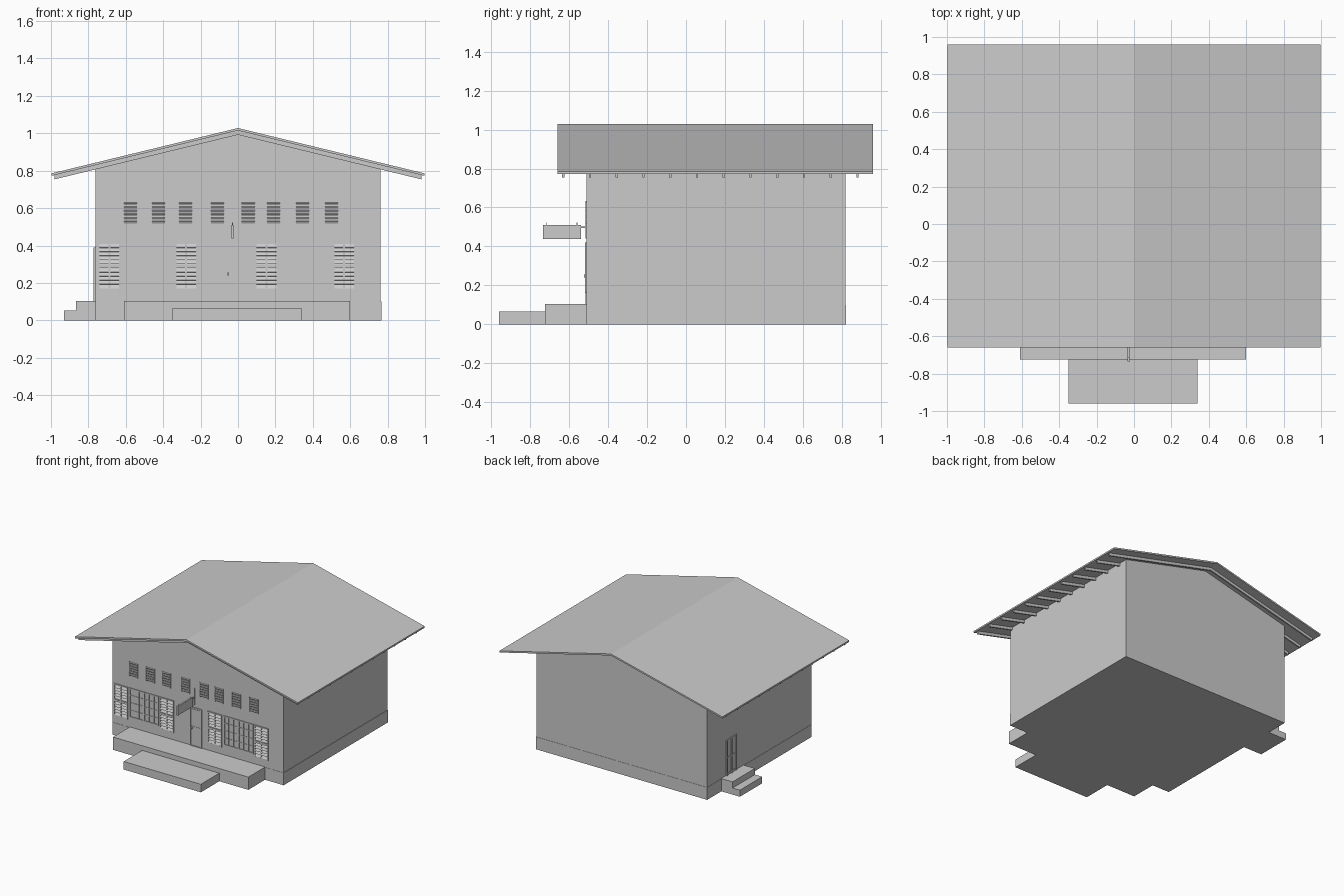
import bpy, bmesh, math
from mathutils import Matrix, Vector

cube = bpy.data.objects.get("Cube")
if cube:
    bpy.data.objects.remove(cube, do_unlink=True)

grey = bpy.data.materials.new("plain grey")
grey.use_nodes = True
colour = (0.6, 0.6, 0.6, 1)
grey.diffuse_color = colour
grey.node_tree.nodes["Principled BSDF"].inputs["Base Color"].default_value = colour

FRONT, BACK, SIDE = -0.51, 0.82, 0.763
RIDGE, EAVE = 1.028, 0.785
SLOPE = RIDGE - EAVE


def finish(name, bm):
    bmesh.ops.recalc_face_normals(bm, faces=bm.faces)
    mesh = bpy.data.meshes.new(name)
    bm.to_mesh(mesh)
    bm.free()
    mesh.materials.append(grey)
    obj = bpy.data.objects.new(name, mesh)
    bpy.context.collection.objects.link(obj)
    return obj


def boxes(name, parts):
    """Each part is (x0, x1, y0, y1, z0, z1) plus an optional tilt about x."""
    bm = bmesh.new()
    for x0, x1, y0, y1, z0, z1, *tilt in parts:
        centre = Vector((x0 + x1, y0 + y1, z0 + z1)) / 2
        turn = Matrix.Rotation(tilt[0] if tilt else 0, 4, "X")
        size = Matrix.Diagonal((x1 - x0, y1 - y0, z1 - z0, 1))
        bmesh.ops.create_cube(bm, size=1, matrix=Matrix.Translation(centre) @ turn @ size)
    return finish(name, bm)


def extrude_profile(name, points, spans):
    """Push an x-z outline along y over each span."""
    bm = bmesh.new()
    for y0, y1 in spans:
        face = bm.faces.new([bm.verts.new((x, y0, z)) for x, z in points])
        moved = bmesh.ops.extrude_face_region(bm, geom=[face])["geom"]
        verts = [v for v in moved if isinstance(v, bmesh.types.BMVert)]
        bmesh.ops.translate(bm, verts=verts, vec=(0, y1 - y0, 0))
    return finish(name, bm)


def chevron(half, top_drop, depth):
    """Outline of a bent band that follows the roof slope."""
    ridge, eave = RIDGE - top_drop, RIDGE - top_drop - SLOPE * half
    return [(-half, eave), (0, ridge), (half, eave),
            (half, eave - depth), (0, ridge - depth), (-half, eave - depth)]


def frame(x0, x1, z0, z1, bar, depth):
    """Four bars round an opening on the front wall."""
    y0, y1 = FRONT - depth, FRONT + 0.005
    return [(x0, x0 + bar, y0, y1, z0, z1), (x1 - bar, x1, y0, y1, z0, z1),
            (x0 + bar, x1 - bar, y0, y1, z0, z0 + bar),
            (x0 + bar, x1 - bar, y0, y1, z1 - bar, z1)]


# Walls with gables, and the low plinth
wall_top = RIDGE - 0.012
extrude_profile("house_walls",
                [(-SIDE, 0), (SIDE, 0), (SIDE, wall_top - SLOPE * SIDE),
                 (0, wall_top), (-SIDE, wall_top - SLOPE * SIDE)],
                [(FRONT, BACK)])
boxes("plinth", [(-SIDE - 0.002, SIDE + 0.004, FRONT - 0.002, BACK + 0.002, 0, 0.1)])

# Roof sheet and the rafters beneath it
extrude_profile("roof", chevron(0.997, 0, 0.013), [(-0.66, 0.96)])
rafters = [-0.63 + 0.1373 * i for i in range(12)]
extrude_profile("rafters", chevron(0.98, 0.011, 0.025),
                [(y - 0.006, y + 0.006) for y in rafters])

# Front terrace and steps
boxes("front_terrace", [(-0.61, 0.60, -0.725, FRONT, 0, 0.103)])
boxes("front_step", [(-0.35, 0.34, -0.96, -0.725, 0, 0.065)])
boxes("side_steps", [(-0.865, -SIDE, 0.355, 0.64, 0, 0.103),
                     (-0.93, -0.865, 0.355, 0.64, 0, 0.053)])

# Louvred shutters
parts = []
for x in (-0.75, -0.34, 0.09, 0.505):
    parts += frame(x, x + 0.125, 0.16, 0.42, 0.01, 0.008)
    parts.append((x + 0.057, x + 0.068, FRONT - 0.008, FRONT, 0.17, 0.41))
    parts.append((x + 0.01, x + 0.115, FRONT - 0.008, FRONT, 0.284, 0.296))
    for i in range(11):
        z = 0.181 + 0.0218 * i
        parts.append((x + 0.01, x + 0.115, FRONT - 0.004, FRONT - 0.001,
                      z - 0.012, z + 0.012, math.radians(-28)))
boxes("shutters", parts)

# Casement windows between the shutters
parts = []
for x0, x1 in ((-0.615, -0.35), (0.23, 0.495)):
    parts += frame(x0, x1, 0.18, 0.42, 0.01, 0.005)
    for i in range(1, 6):
        x = x0 + (x1 - x0) * i / 6
        half = 0.007 if i == 3 else 0.003
        parts.append((x - half, x + half, FRONT - 0.004, FRONT, 0.19, 0.41))
    for z in (0.24, 0.30, 0.36):
        parts.append((x0, x1, FRONT - 0.003, FRONT, z - 0.003, z + 0.003))
boxes("window_bars", parts)

# Upper row of small slatted vents
parts = []
for x in (-0.575, -0.425, -0.28, -0.11, 0.055, 0.19, 0.345, 0.50):
    for side in (-1, 1):
        edge = x + side * 0.037
        parts.append((edge - 0.002, edge + 0.002, FRONT - 0.007, FRONT, 0.515, 0.632))
    for i in range(6):
        z = 0.525 + 0.0195 * i
        parts.append((x - 0.036, x + 0.036, FRONT - 0.006, FRONT + 0.002,
                      z - 0.005, z + 0.005, math.radians(30)))
boxes("upper_vents", parts)

# Front door with frame, centre rail and handle
boxes("front_door", frame(-0.07, 0.035, 0.1, 0.415, 0.008, 0.006) + [
    (-0.06, 0.025, FRONT - 0.003, FRONT, 0.105, 0.4),
    (-0.06, 0.025, FRONT - 0.005, FRONT, 0.25, 0.262),
    (-0.056, -0.048, FRONT - 0.015, FRONT, 0.24, 0.255)])

# Side door above the side steps
wall = -SIDE
parts = [(wall - 0.004, wall, 0.45, 0.58, 0.103, 0.39)]
for y in (0.45, 0.51, 0.57):
    parts.append((wall - 0.01, wall, y, y + 0.01, 0.103, 0.39))
for z in (0.11, 0.24, 0.38):
    parts.append((wall - 0.008, wall, 0.45, 0.58, z, z + 0.01))
boxes("side_door", parts)

# Hanging board beside the door, with its bracket
boxes("hanging_board", [(-0.036, -0.024, -0.735, -0.54, 0.437, 0.51)])
boxes("board_bracket", [(-0.034, -0.026, FRONT - 0.006, FRONT, 0.44, 0.57),
                        (-0.032, -0.028, -0.54, FRONT, 0.495, 0.502)]
      + [(-0.032, -0.028, y - 0.002, y + 0.002, 0.505, 0.523) for y in (-0.715, -0.56)])
